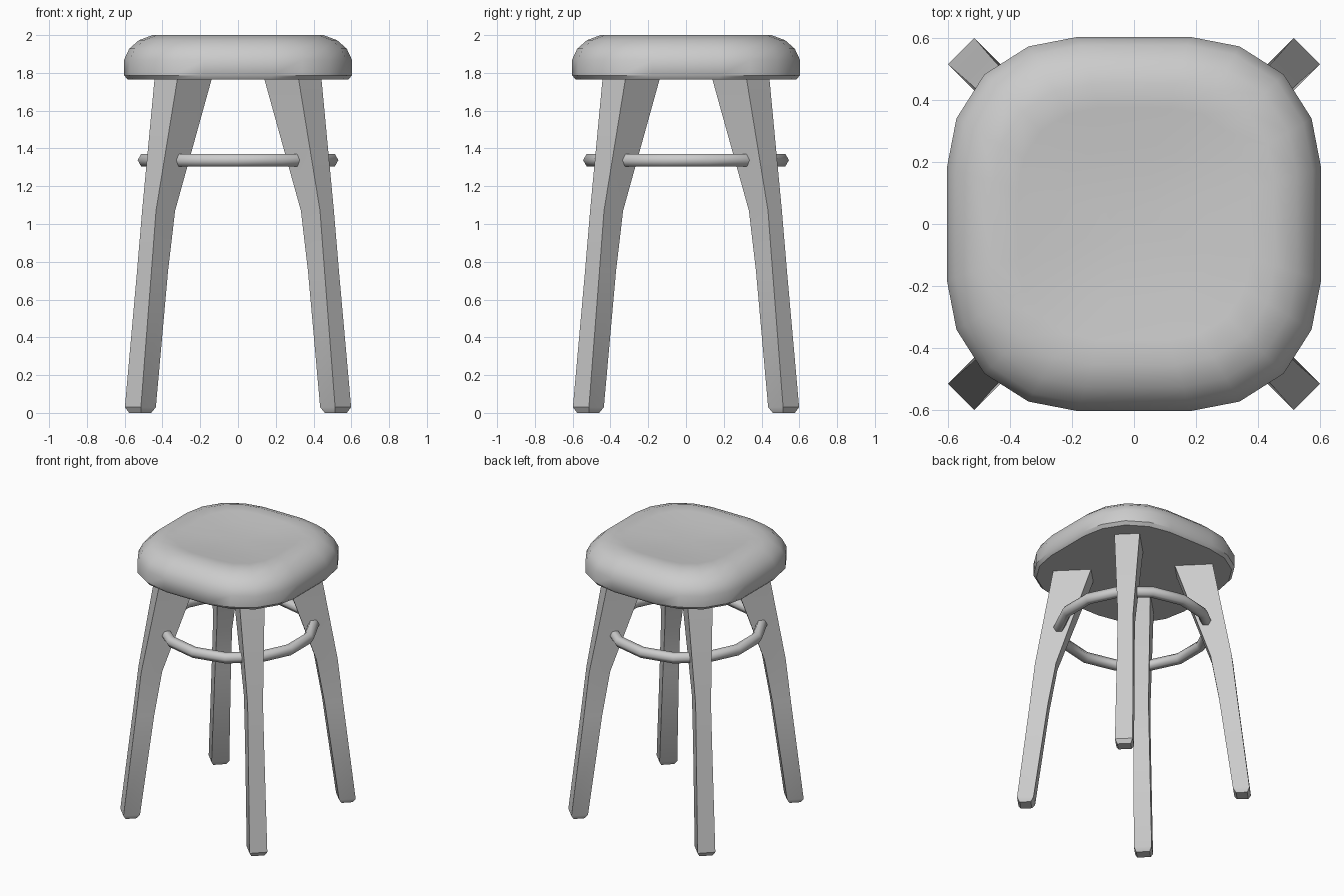
import bpy, bmesh, math

if "Cube" in bpy.data.objects:
    bpy.data.objects.remove(bpy.data.objects["Cube"])


def loft(name, rings):
    """Skin a closed solid through rings that have equal point counts."""
    bm = bmesh.new()
    loops = [[bm.verts.new(p) for p in ring] for ring in rings]
    n = len(loops[0])
    for a, b in zip(loops, loops[1:]):
        for i in range(n):
            j = (i + 1) % n
            bm.faces.new((a[i], a[j], b[j], b[i]))
    bm.faces.new(loops[0][::-1])
    bm.faces.new(loops[-1])
    bmesh.ops.recalc_face_normals(bm, faces=bm.faces)
    mesh = bpy.data.meshes.new(name)
    bm.to_mesh(mesh)
    bm.free()
    ob = bpy.data.objects.new(name, mesh)
    bpy.context.collection.objects.link(ob)
    return ob


def smooth(ob, degrees):
    bpy.ops.object.select_all(action='DESELECT')
    ob.select_set(True)
    bpy.context.view_layer.objects.active = ob
    bpy.ops.object.shade_smooth_by_angle(angle=math.radians(degrees))


# Seat: rounded square, soft upper edge, slightly dished top
quarter = [(0.603, -0.18), (0.603, 0.18), (0.572, 0.34), (0.482, 0.482), (0.34, 0.572)]
outline = []
for k in range(4):
    c, s = round(math.cos(k * math.pi / 2)), round(math.sin(k * math.pi / 2))
    outline += [(x * c - y * s, x * s + y * c) for x, y in quarter]
profile = [(0.97, 1.765), (1.0, 1.787), (1.0, 1.87), (0.955, 1.928), (0.87, 1.973),
           (0.75, 2.0), (0.62, 1.993), (0.4, 1.98), (0.15, 1.973)]
seat = loft("seat", [[(x * f, y * f, z) for x, y in outline] for f, z in profile])
smooth(seat, 40)

# Legs: splayed along the diagonals; z, inner radius, outer radius, half width
sections = [(0.0, 0.695, 0.77, 0.045), (0.03, 0.675, 0.787, 0.06),
            (0.75, 0.578, 0.702, 0.054), (1.07, 0.523, 0.666, 0.052),
            (1.775, 0.28, 0.538, 0.086)]
for name, deg in (("back_right_leg", 45), ("back_left_leg", 135),
                  ("front_left_leg", 225), ("front_right_leg", 315)):
    c, s = math.cos(math.radians(deg)), math.sin(math.radians(deg))
    rings = []
    for z, r0, r1, w in sections:
        pts = [(r0, -w), (r1, -w), (r1, w), (r0, w)]
        rings.append([(r * c - t * s, r * s + t * c, z) for r, t in pts])
    smooth(loft(name, rings), 30)

# Footrest ring: low-poly hoop with a hexagonal section passing through the legs
bpy.ops.mesh.primitive_torus_add(major_segments=14, minor_segments=6, major_radius=0.507,
                                 minor_radius=0.038, location=(0, 0, 1.338),
                                 rotation=(0, 0, math.pi / 2))
ring = bpy.context.object
ring.name = "footrest_ring"
smooth(ring, 65)
